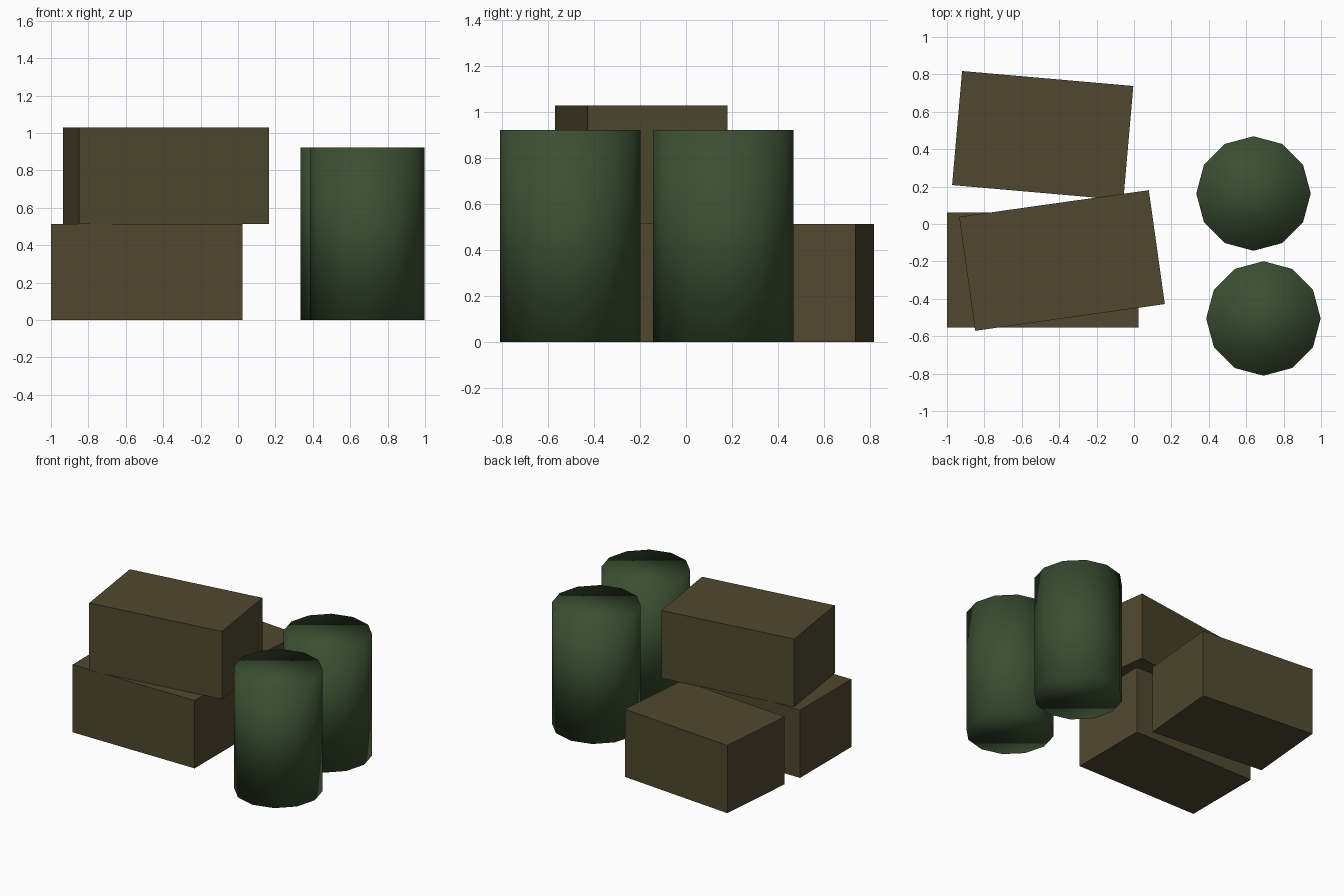
import bpy
import math

if "Cube" in bpy.data.objects:
    bpy.data.objects.remove(bpy.data.objects["Cube"])


def material(name, rgb):
    m = bpy.data.materials.new(name)
    m.diffuse_color = (*rgb, 1.0)
    m.use_nodes = True
    m.node_tree.nodes["Principled BSDF"].inputs["Base Color"].default_value = m.diffuse_color
    return m


crate_brown = material("olive brown", (0.078, 0.064, 0.028))
drum_green = material("dark green", (0.043, 0.077, 0.032))


def crate(name, x, y, z, width, depth, height, angle):
    bpy.ops.mesh.primitive_cube_add(size=1, location=(x, y, z + height / 2),
                                    rotation=(0, 0, math.radians(angle)))
    ob = bpy.context.object
    ob.name = name
    ob.scale = (width, depth, height)
    ob.data.materials.append(crate_brown)
    bpy.ops.object.transform_apply(location=False, rotation=False, scale=True)


def drum(name, x, y, radius=0.306, height=0.922):
    bpy.ops.mesh.primitive_cylinder_add(vertices=12, radius=radius, depth=height,
                                        location=(x, y, height / 2))
    ob = bpy.context.object
    ob.name = name
    ob.data.materials.append(drum_green)
    # The caps are smooth too, so the shading rolls over the rims
    bpy.ops.object.shade_smooth()


# Stack of crates: two on the ground, one resting across the front one
crate("front_crate", -0.488, -0.247, 0, 1.024, 0.615, 0.514, 0)
crate("back_crate", -0.488, 0.473, 0, 0.919, 0.612, 0.514, -5)
crate("top_crate", -0.385, -0.195, 0.514, 1.024, 0.615, 0.514, 8)

# Pair of standing drums
drum("back_drum", 0.639, 0.163)
drum("front_drum", 0.692, -0.505)
